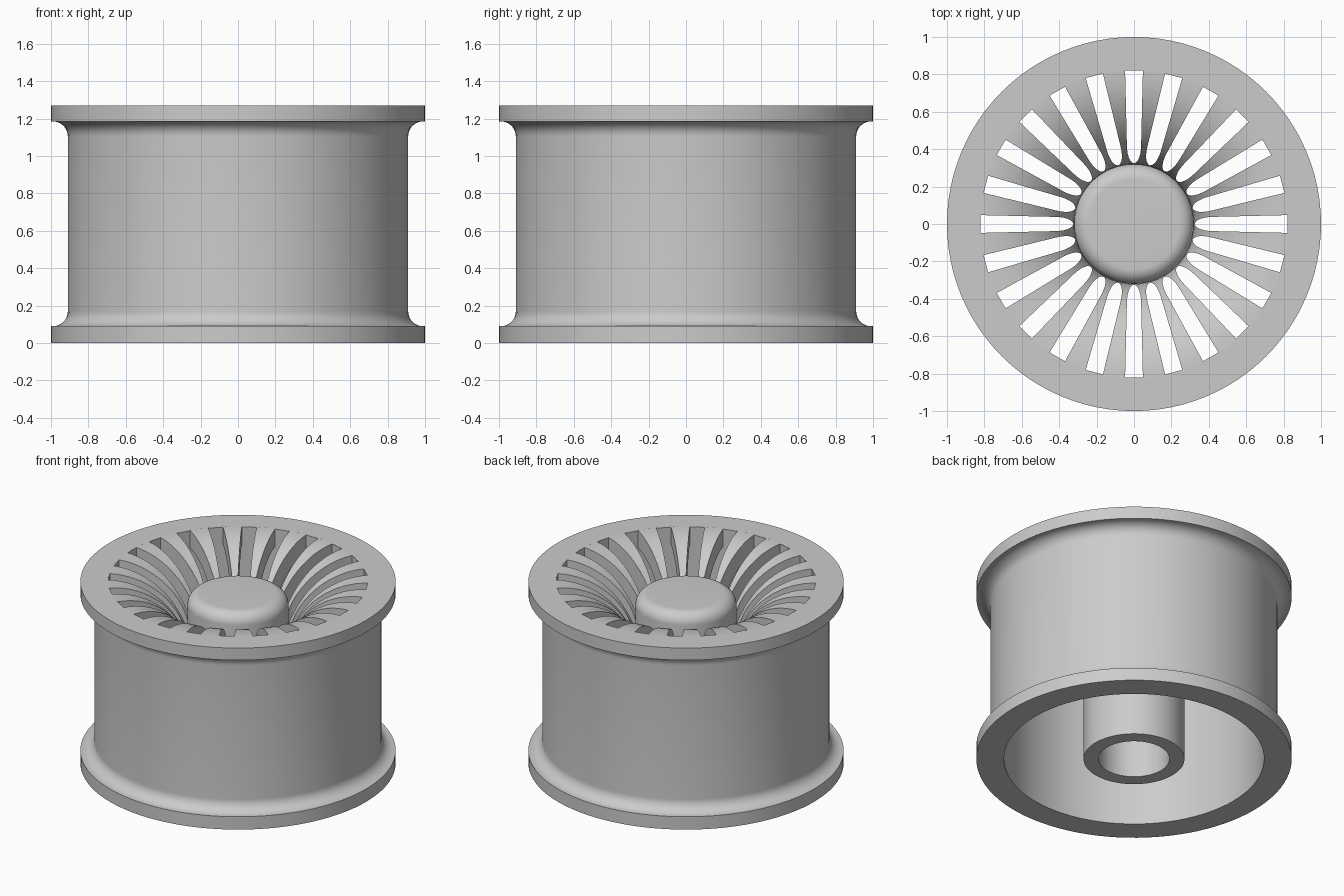
import bpy, bmesh, math
from math import sin, cos, pi

if "Cube" in bpy.data.objects:
    bpy.data.objects.remove(bpy.data.objects["Cube"], do_unlink=True)

SEGMENTS = 96
SLOTS = 24
HEIGHT = 1.27

grey = bpy.data.materials.new("plain grey")
grey.use_nodes = True
colour = (0.6, 0.6, 0.6, 1)
grey.diffuse_color = colour
grey.node_tree.nodes["Principled BSDF"].inputs["Base Color"].default_value = colour


def arc(cr, cz, radius, start, end, steps=12):
    """Points of a circular arc in the radius/height plane, angles in degrees."""
    angles = [math.radians(start + (end - start) * i / steps) for i in range(steps + 1)]
    return [(cr + radius * cos(a), cz + radius * sin(a)) for a in angles]


def make_object(name, bm):
    bmesh.ops.recalc_face_normals(bm, faces=bm.faces)
    mesh = bpy.data.meshes.new(name)
    bm.to_mesh(mesh)
    bm.free()
    mesh.materials.append(grey)
    obj = bpy.data.objects.new(name, mesh)
    bpy.context.collection.objects.link(obj)
    return obj


def lathe(name, profile):
    """Revolve a closed profile of (radius, height) points around z."""
    bm = bmesh.new()
    verts = [bm.verts.new((r, 0, z)) for r, z in profile]
    edges = [bm.edges.new((a, b)) for a, b in zip(verts, verts[1:] + verts[:1])]
    bmesh.ops.spin(bm, geom=verts + edges, cent=(0, 0, 0), axis=(0, 0, 1),
                   angle=2 * pi, steps=SEGMENTS, use_merge=True)
    bmesh.ops.remove_doubles(bm, verts=bm.verts, dist=1e-5)
    return make_object(name, bm)


def activate(obj):
    bpy.ops.object.select_all(action='DESELECT')
    obj.select_set(True)
    bpy.context.view_layer.objects.active = obj


# Barrel with a flange at each end and filleted corners
rim = lathe("rim", [(0.825, 0), (1, 0), (1, 0.09)]
            + arc(0.99, 0.17, 0.08, 270, 180)
            + arc(0.99, 1.105, 0.08, 180, 90)
            + [(1, 1.185), (1, HEIGHT), (0.825, HEIGHT)])

# Hub with rounded cap and a blind bore from below
hub = lathe("hub", [(0, 1.19)] + arc(0.24, 1.11, 0.08, 90, 0)
            + [(0.32, 0), (0.225, 0), (0.225, 0.9), (0, 0.9)])

# Flared dish that becomes the spokes
dish = lathe("spokes", arc(0.83, 0.76, 0.51, 180, 90, 20)
             + arc(0.83, 0.76, 0.39, 90, 180, 20) + [(0.31, 0.7)])

# Tapered slots with a rounded inner end, cut straight down
outline = [(0.82, -0.0475), (0.82, 0.0475)]
for i in range(13):
    a = pi / 2 + pi * i / 12
    outline.append((0.42 + 0.095 * cos(a), 0.038 * sin(a)))
bm = bmesh.new()
for k in range(SLOTS):
    a = 2 * pi * k / SLOTS
    face = bm.faces.new([bm.verts.new((x * cos(a) - y * sin(a), x * sin(a) + y * cos(a), 0.5))
                         for x, y in outline])
    top = bmesh.ops.extrude_face_region(bm, geom=[face])["geom"]
    bmesh.ops.translate(bm, vec=(0, 0, 1),
                        verts=[g for g in top if isinstance(g, bmesh.types.BMVert)])
cutter = make_object("slot_cutter", bm)
cutter.hide_render = True

cut = dish.modifiers.new("slots", 'BOOLEAN')
cut.operation = 'DIFFERENCE'
cut.solver = 'EXACT'
cut.object = cutter
activate(dish)
bpy.ops.object.modifier_apply(modifier=cut.name)
bpy.data.objects.remove(cutter, do_unlink=True)

for part in (rim, hub, dish):
    activate(part)
    bpy.ops.object.shade_smooth_by_angle(angle=math.radians(30))
